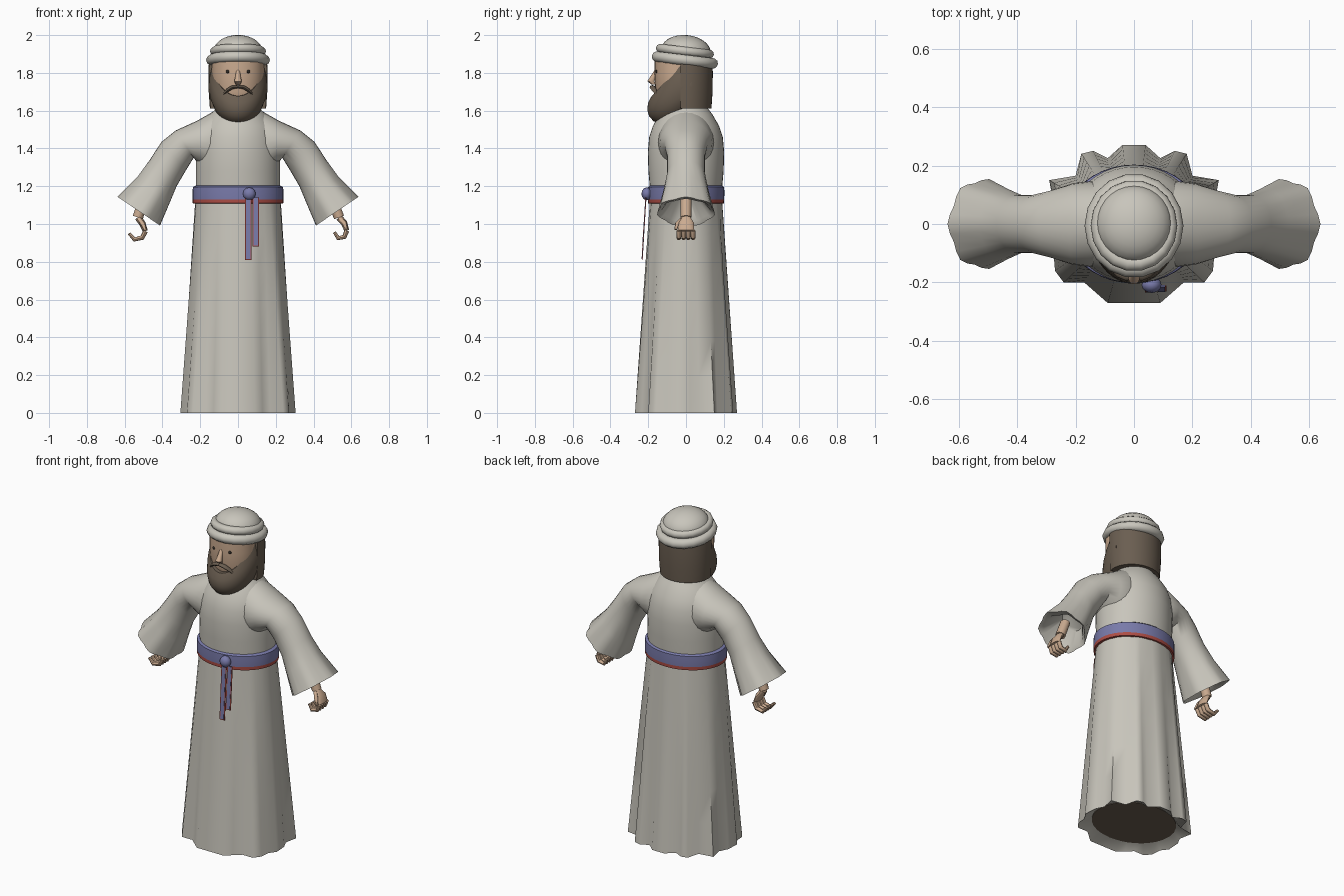
import bpy, bmesh, math
from mathutils import Vector, Matrix

if "Cube" in bpy.data.objects:
    bpy.data.objects.remove(bpy.data.objects["Cube"])


def material(name, rgb):
    m = bpy.data.materials.new(name)
    m.use_nodes = True
    m.diffuse_color = (*rgb, 1)
    m.node_tree.nodes["Principled BSDF"].inputs["Base Color"].default_value = (*rgb, 1)
    return m


CLOTH = material("pale cloth", (0.58, 0.56, 0.5))
HAIR = material("brown hair", (0.145, 0.112, 0.082))
SKIN = material("skin", (0.6, 0.41, 0.28))
BLUE = material("blue sash", (0.19, 0.195, 0.4))
RED = material("red trim", (0.42, 0.075, 0.06))
DARK = material("dark", (0.03, 0.025, 0.02))


def finish(name, bm, mats, rule=None, angle=45):
    bmesh.ops.recalc_face_normals(bm, faces=bm.faces)
    if rule:
        for f in bm.faces:
            f.material_index = rule(f.calc_center_median())
    mesh = bpy.data.meshes.new(name)
    bm.to_mesh(mesh)
    bm.free()
    for m in mats:
        mesh.materials.append(m)
    ob = bpy.data.objects.new(name, mesh)
    bpy.context.collection.objects.link(ob)
    bpy.ops.object.select_all(action="DESELECT")
    ob.select_set(True)
    bpy.context.view_layer.objects.active = ob
    bpy.ops.object.shade_smooth_by_angle(angle=math.radians(angle))


def loft(name, rings, mats, rule=None, angle=45):
    """Skin a list of equal closed loops and cap both ends."""
    bm = bmesh.new()
    loops = [[bm.verts.new(p) for p in r] for r in rings]
    for a, b in zip(loops, loops[1:]):
        for i in range(len(a)):
            j = (i + 1) % len(a)
            bm.faces.new((a[i], a[j], b[j], b[i]))
    bm.faces.new(loops[0])
    bm.faces.new(loops[-1])
    finish(name, bm, mats, rule, angle)


def ring(c, u, v, n=24, wave=0.0, folds=7):
    out = []
    for i in range(n):
        a = math.tau * i / n
        s = 1 + wave * math.cos(folds * a)
        out.append(Vector(c) + s * (Vector(u) * math.cos(a) + Vector(v) * math.sin(a)))
    return out


def stack(profile, n=32, y=0.0):
    """Level ellipses from rows of height, half width, half depth."""
    return [ring((0, y, z), (rx, 0, 0), (0, ry, 0), n) for z, rx, ry in profile]


def tube(name, path, thick, wide, mat, n=10):
    """Tube along a path; thick in the xz plane, wide along y."""
    pts = [Vector(p) for p in path]
    rings = []
    for i, p in enumerate(pts):
        t = (pts[min(i + 1, len(pts) - 1)] - pts[max(i - 1, 0)]).normalized()
        u = t.cross(Vector((0, 1, 0))).normalized()
        rings.append(ring(p, u * thick[i], (0, wide[i], 0), n))
    loft(name, rings, [mat])


# Pleated skirt, half hem outline mirrored, blending into the round waist
half = [(0, -.27), (.09, -.27), (.13, -.235), (.17, -.2), (.24, -.2), (.27, -.16),
        (.275, -.1), (.305, -.06), (.3, .02), (.275, .07), (.29, .15), (.2, .165),
        (.18, .24), (.14, .25), (.09, .225), (.04, .27), (0, .27)]
hem = half + [(-x, y) for x, y in reversed(half[1:-1])]


def round_loop(rx, ry, z):
    turns = [math.atan2(y / .27, x / .3) for x, y in hem]
    return [Vector((rx * math.cos(a), ry * math.sin(a), z)) for a in turns]


waist = round_loop(.226, .19, 1.14)
skirt = [[Vector((*p, 0)).lerp(w, k / 6) for p, w in zip(hem, waist)] for k in range(7)]
loft("skirt", [round_loop(.25, .212, .035)] + skirt, [CLOTH], None, 75)

# Dark underside set inside the hem
loft("skirt_underside", [round_loop(.25, .212, z) for z in (.031, .036)], [HAIR])

# Upper robe
loft("torso", stack([(1.1, .222, .187), (1.2, .223, .192), (1.28, .223, .199), (1.38, .223, .202),
                     (1.46, .215, .195), (1.52, .195, .175), (1.58, .15, .14), (1.62, .105, .11),
                     (1.66, .08, .08)], 40), [CLOTH])

# Wide sleeves: upper edge x z, lower edge x z, half depth, hem ripple
sleeve = [(.06, 1.615, .08, 1.25, .13, 0), (.14, 1.59, .15, 1.27, .147, 0), (.22, 1.545, .2, 1.31, .139, 0),
          (.33, 1.495, .235, 1.35, .115, 0), (.405, 1.435, .275, 1.285, .1, 0), (.47, 1.335, .325, 1.2, .1, 0),
          (.53, 1.25, .365, 1.1, .12, .015), (.632, 1.14, .41, .99, .15, .05),
          (.6, 1.13, .42, 1.015, .13, .05), (.5, 1.2, .4, 1.12, .06, 0)]
for side, word in ((1, "left"), (-1, "right")):
    rings = []
    for ux, uz, lx, lz, ry, wave in sleeve:
        rings.append(ring((side * (ux + lx) / 2, 0, (uz + lz) / 2),
                          (side * (ux - lx) / 2, 0, (uz - lz) / 2), (0, ry, 0), 28, wave))
    loft(word + "_sleeve", rings, [CLOTH], None, 60)

# Hands: wrist, palm, four curled fingers and a thumb along the palm
grips = {"left": [(.5, 1.13), (.535, 1.035), (.562, 1.005), (.576, .965), (.563, .932), (.53, .925), (.51, .957)],
         "right": [(-.5, 1.13), (-.53, 1.035), (-.505, 1.0), (-.49, .962), (-.507, .928), (-.548, .918), (-.577, .95)]}
for word, path in grips.items():
    p = [Vector((x, 0, z)) for x, z in path]
    tube(word + "_wrist", p[:2], (.026, .028), (.03, .028), SKIN, 12)
    tube(word + "_palm", p[1:4], (.018, .017, .013), (.024, .042, .044), SKIN, 12)
    for k in range(4):
        off = Vector((0, (k - 1.5) * .025, 0))
        tube(f"{word}_finger_{k + 1}", [q + off for q in p[3:]], (.013, .013, .012, .008),
             (.0125, .0125, .012, .007), SKIN, 8)
    tube(word + "_thumb", [p[1] + Vector((0, -.015, 0)), p[2] + Vector((0, -.045, 0)),
                           p[3] + Vector((0, -.055, .005))], (.011, .012, .007), (.012, .012, .007), SKIN, 8)

# Sash with a red lower edge
loft("sash", stack([(1.108, .225, .19), (1.11, .24, .201), (1.13, .241, .202), (1.165, .241, .203),
                    (1.195, .239, .202), (1.203, .224, .193)], 40), [BLUE, RED],
     lambda c: 1 if c.z < 1.13 else 0)


def plate(name, x, wide, top, bottom, y0, y1, thick, mat):
    rings = [[(x - wide, y, z), (x + wide, y, z), (x + wide, y + thick, z), (x - wide, y + thick, z)]
             for z, y in ((top, y0), (bottom, y1))]
    loft(name, rings, [mat], None, 20)


# Hanging sash ends: blue strip with thin red edging on both sides
for name, x, top, bottom, y in (("long", .055, 1.15, .81, -.235), ("short", .094, 1.14, .88, -.232)):
    plate(name + "_tail", x, .0115, top, bottom + .006, -.215, y, .006, BLUE)
    plate(name + "_tail_edging", x, .0175, top, bottom, -.2135, y + .0015, .003, RED)


def ball(name, c, s, mat, seg=20, turn=0.0):
    bm = bmesh.new()
    bmesh.ops.create_uvsphere(bm, u_segments=seg, v_segments=seg // 2, radius=1)
    bmesh.ops.transform(bm, matrix=Matrix.Translation(c) @ Matrix.Rotation(turn, 4, "X")
                        @ Matrix.Diagonal((*s, 1)), verts=bm.verts)
    finish(name, bm, [mat])


ball("sash_knot", (.06, -.208, 1.16), (.034, .028, .034), BLUE, 12)

# Head and face, kept forward of the hair
loft("head", stack([(1.62, .09, .08), (1.65, .115, .105), (1.7, .132, .119), (1.8, .138, .124),
                    (1.88, .138, .122)], 32, -.043), [SKIN])
tube("nose", [(0, -.155, 1.815), (0, -.174, 1.78), (0, -.186, 1.755), (0, -.17, 1.738)],
     (.01, .014, .02, .012), (.012, .016, .02, .012), SKIN)
for side, word in ((1, "left"), (-1, "right")):
    ball(word + "_eye", (side * .054, -.156, 1.807), (.0095, .006, .0095), DARK, 12)
    tube(word + "_moustache", [(0, -.177, 1.727), (side * .03, -.177, 1.724), (side * .056, -.168, 1.708),
                               (side * .08, -.152, 1.683)], (.008, .01, .009, .004), (.014, .016, .014, .008), HAIR, 8)

# Beard: one cross-section swept from ear to ear, higher at the sides
section = [(.88, 0), (1.02, 0), (1.13, .25), (1.15, .5), (1.1, .72), (.97, .9), (.78, 1), (.4, .8)]
sweep = []
for k in range(29):
    d = -98 + 7 * k
    a = math.radians(d)
    top = min(1.84, 1.678 + .165 * (d / 76) ** 2)
    low = 1.53 + .085 * (d / 90) ** 2
    sweep.append([(.135 * s * math.sin(a), -.178 * s * math.cos(a), top + (low - top) * t) for s, t in section])
loft("beard", sweep, [HAIR])

# Long hair at the back, flat toward the face
rings = []
for z, s in ((1.612, .95), (1.7, .99), (1.8, 1), (1.87, .98)):
    rings.append([(.157 * s * math.cos(a), .142 * s * math.sin(a), z)
                  for a in (math.radians(-12 + 204 * k / 24) for k in range(25))])
loft("hair", rings, [HAIR])


def hat_roll(name, z, major, minor, sides=18):
    bm = bmesh.new()
    grid = []
    for i in range(sides):
        a = math.tau * i / sides
        e = Vector((math.cos(a), math.sin(a), 0))
        grid.append([bm.verts.new(p) for p in ring(e * major, e * minor, (0, 0, minor), 10)])
    for i in range(sides):
        for j in range(10):
            nxt, k = grid[(i + 1) % sides], (j + 1) % 10
            bm.faces.new((grid[i][j], nxt[j], nxt[k], grid[i][k]))
    bmesh.ops.transform(bm, matrix=Matrix.Translation((0, -.006, z)) @ Matrix.Rotation(-.12, 4, "X")
                        @ Matrix.Diagonal((1, 1.06, 1, 1)), verts=bm.verts)
    finish(name, bm, [CLOTH], None, 60)


# Wrapped hat: two rolls, a filled band and a dome, tipped back
hat_roll("lower_hat_roll", 1.868, .14, .029)
hat_roll("upper_hat_roll", 1.915, .124, .024)
loft("hat_band", [ring((0, -.005, z), (.137, 0, 0), (0, .14, -.016), 24) for z in (1.855, 1.915)], [CLOTH])
ball("hat_dome", (0, 0, 1.915), (.13, .132, .085), CLOTH, 28, -.1)
